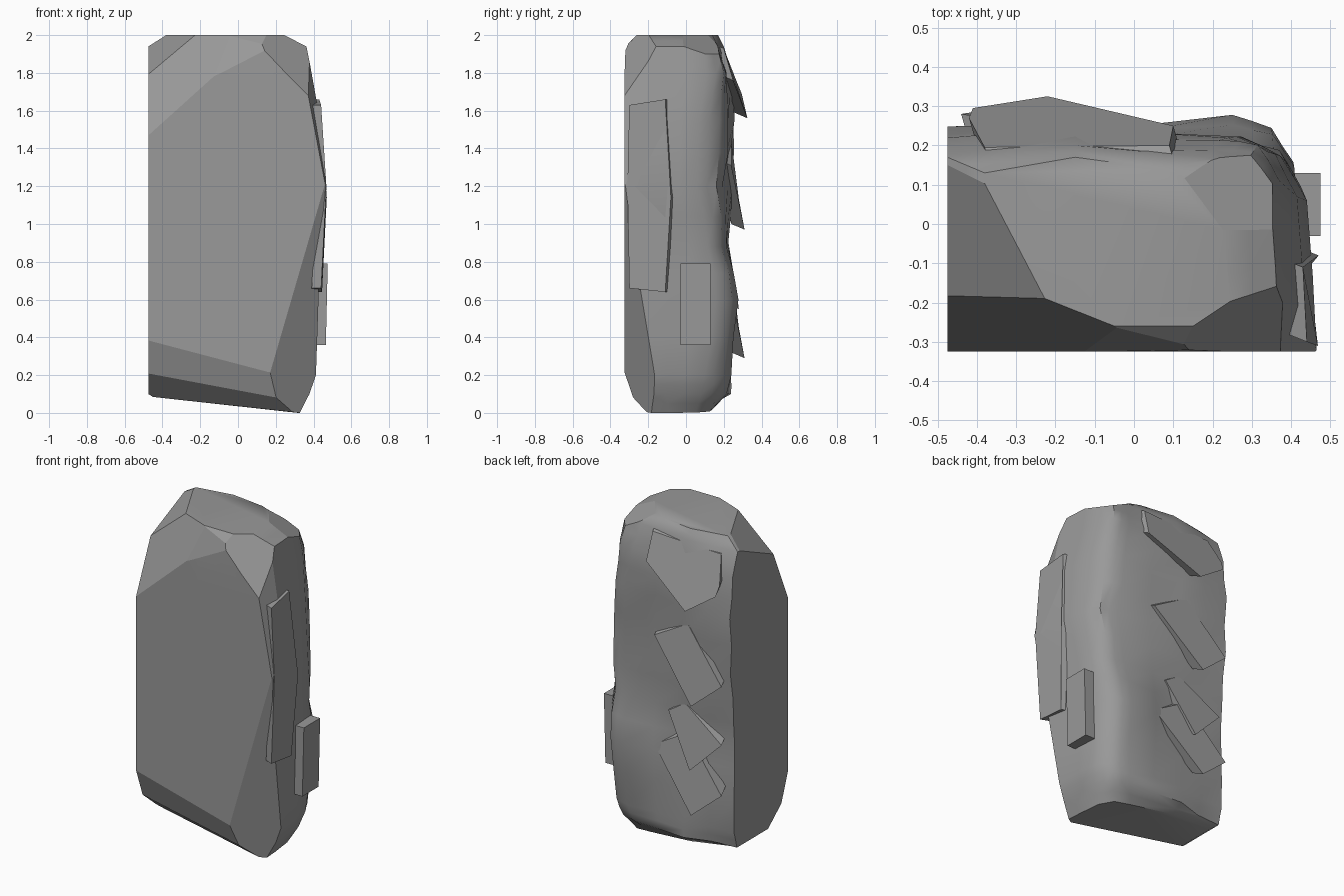
import bpy, bmesh
from math import radians
from mathutils import Vector, noise

if "Cube" in bpy.data.objects:
    bpy.data.objects.remove(bpy.data.objects["Cube"])

# Dark grey stone
STONE = bpy.data.materials.new("dark_grey_stone")
STONE.diffuse_color = (0.32, 0.32, 0.32, 1)
STONE.use_nodes = True
STONE.node_tree.nodes["Principled BSDF"].inputs["Base Color"].default_value = STONE.diffuse_color


def finish(name, bm, angle):
    bmesh.ops.recalc_face_normals(bm, faces=bm.faces[:])
    me = bpy.data.meshes.new(name)
    bm.to_mesh(me)
    bm.free()
    me.materials.append(STONE)
    ob = bpy.data.objects.new(name, me)
    bpy.context.collection.objects.link(ob)
    bpy.ops.object.select_all(action='DESELECT')
    ob.select_set(True)
    bpy.context.view_layer.objects.active = ob
    bpy.ops.object.shade_smooth_by_angle(angle=radians(angle), keep_sharp_edges=True)
    return ob


# Main stone: height, left x, right x, front y, right corner y, back-right y, back y, back-left y
ROWS = [
    (0.04, -0.45, 0.33, -0.22, 0.05, 0.14, 0.17, 0.13),
    (0.10, -0.475, 0.385, -0.30, 0.08, 0.21, 0.22, 0.18),
    (0.20, -0.475, 0.42, -0.325, 0.10, 0.23, 0.23, 0.20),
    (0.60, -0.475, 0.43, -0.325, 0.15, 0.285, 0.22, 0.21),
    (0.88, -0.475, 0.435, -0.325, 0.13, 0.22, 0.21, 0.21),
    (1.20, -0.475, 0.465, -0.325, 0.06, 0.20, 0.24, 0.23),
    (1.55, -0.475, 0.44, -0.325, 0.07, 0.22, 0.25, 0.24),
    (1.80, -0.475, 0.395, -0.325, 0.11, 0.21, 0.23, 0.22),
    (1.94, -0.475, 0.37, -0.32, 0.10, 0.17, 0.20, 0.17),
    (2.00, -0.38, 0.25, -0.26, 0.00, 0.14, 0.17, 0.13),
]
bm = bmesh.new()
rings = []
for i, (z, xl, xr, yf, yr, ybr, yb, yl) in enumerate(ROWS):
    outline = [(xl, yf), (-0.05, yf), (xr, yf), (xr - 0.01, (yf + yr) / 2), (xr - 0.025, yr),
               (xr - 0.08, (yr + ybr) / 2 + 0.03), (xr - 0.18, ybr),
               (-0.15, yb), (xl, yl), (xl, (yf + yl) / 2)]
    rings.append([bm.verts.new((x, y, max(0, 0.035 - 0.11 * x) if i == 0 else z))
                  for x, y in outline])
for a, b in zip(rings, rings[1:]):
    for k in range(len(a)):
        n = (k + 1) % len(a)
        bm.faces.new((a[k], a[n], b[n], b[k]))
bm.faces.new(rings[0][::-1])
bm.faces.new(rings[-1])
bmesh.ops.recalc_face_normals(bm, faces=bm.faces[:])

# Rough undulation on the back only
side = [e for e in bm.edges if all(len(f.verts) == 4 for f in e.link_faces)]
bmesh.ops.subdivide_edges(bm, edges=side, cuts=1, use_grid_fill=True)
for v in bm.verts:
    if v.co.y > 0.12 and 0.08 < v.co.z < 1.9:
        v.co.y += 0.03 * noise.noise(v.co * 5)

# Flat chiselled corners, each plane given by three points
CUTS = [
    ((-0.475, -0.32, 1.48), (-0.12, -0.32, 1.80), (-0.475, -0.21, 1.73)),  # upper left
    ((-0.475, 0.15, 1.94), (-0.475, -0.21, 1.78), (-0.30, -0.05, 2.0)),    # top left
    ((-0.12, -0.32, 1.80), (0.14, -0.32, 1.92), (-0.06, -0.26, 2.0)),      # top front
    ((0.14, -0.32, 1.92), (0.36, -0.32, 1.70), (0.24, -0.20, 2.0)),        # top front right
    ((0.10, 0.155, 2.0), (0.23, -0.02, 2.0), (0.36, 0.15, 1.88)),          # top back right
    ((0.465, -0.32, 1.20), (0.37, -0.32, 1.70), (0.40, -0.14, 1.85)),      # upper right
    ((0.465, -0.32, 1.20), (0.18, -0.32, 0.22), (0.42, -0.18, 0.30)),      # lower right
    ((-0.40, -0.32, 0.35), (0.17, -0.32, 0.20), (0.0, -0.26, 0.08)),       # lower front
    ((-0.40, -0.27, 0.20), (0.17, -0.27, 0.08), (0.0, -0.16, 0.025)),      # front foot
]
for pts in CUTS:
    p, q, r = map(Vector, pts)
    no = (q - p).cross(r - p).normalized()
    if no.dot(p - Vector((0, 0, 1))) < 0:
        no = -no
    bmesh.ops.bisect_plane(bm, geom=bm.verts[:] + bm.edges[:] + bm.faces[:],
                           plane_co=p, plane_no=no, clear_outer=True)
    rim = [e for e in bm.edges if e.is_boundary]
    for e in rim:
        e.smooth = False
    bmesh.ops.holes_fill(bm, edges=rim, sides=0)
finish("stone_body", bm, 42)


# Flat slabs sunk into the stone, without an inner cap
def slab(name, corners, inward):
    bm = bmesh.new()
    outer = [bm.verts.new(c) for c in corners]
    inner = [bm.verts.new(Vector(c) + Vector(inward)) for c in corners]
    bm.faces.new(outer)
    cap = bm.faces.new(inner[::-1])
    for k in range(len(outer)):
        n = (k + 1) % len(outer)
        bm.faces.new((outer[n], outer[k], inner[k], inner[n]))
    bmesh.ops.recalc_face_normals(bm, faces=bm.faces[:])
    bmesh.ops.delete(bm, geom=[cap], context='FACES_ONLY')
    finish(name, bm, 20)


BACK = (0.02, -0.07, 0.03)
for name, dz in (("back_slab_middle", 0), ("back_slab_lower", -0.68)):
    slab(name, [(0.05, 0.24, 1.31 + dz), (-0.18, 0.24, 1.44 + dz),
                (-0.44, 0.28, 1.13 + dz), (-0.25, 0.31, 0.97 + dz)], BACK)
slab("back_slab_upper", [(0.10, 0.25, 1.76), (0.09, 0.20, 1.93), (-0.38, 0.195, 1.91),
                         (-0.42, 0.27, 1.75), (-0.41, 0.295, 1.69), (-0.22, 0.325, 1.56)], BACK)
slab("back_slab_small", [(-0.04, 0.23, 0.86), (-0.15, 0.22, 0.93),
                         (-0.42, 0.25, 0.75), (-0.22, 0.28, 0.55)], BACK)
slab("right_side_slab", [(0.44, -0.30, 1.63), (0.43, -0.11, 1.66), (0.47, -0.08, 1.14),
                         (0.445, -0.11, 0.64), (0.44, -0.30, 0.66), (0.468, -0.31, 1.20)],
     (-0.05, 0.02, 0))
slab("right_side_block", [(0.475, -0.03, 0.79), (0.475, 0.13, 0.79),
                          (0.465, 0.13, 0.36), (0.465, -0.03, 0.36)], (-0.07, 0, 0))
